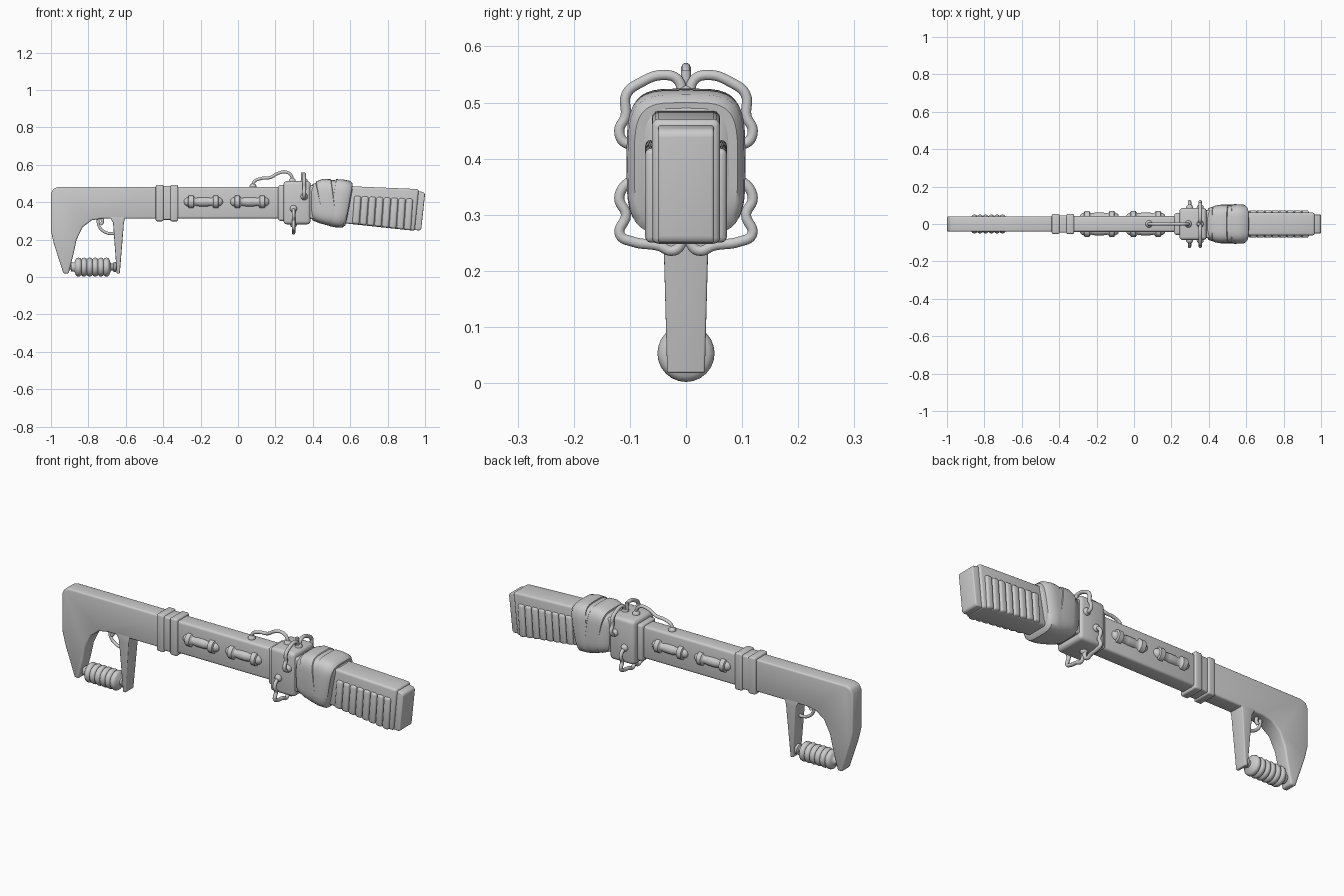
import bpy, bmesh, math
from mathutils import Vector


def finish(name, bm, bevel=0, segs=3, angle=35):
    bmesh.ops.recalc_face_normals(bm, faces=bm.faces)
    me = bpy.data.meshes.new(name)
    bm.to_mesh(me)
    bm.free()
    ob = bpy.data.objects.new(name, me)
    bpy.context.collection.objects.link(ob)
    bpy.ops.object.select_all(action='DESELECT')
    bpy.context.view_layer.objects.active = ob
    ob.select_set(True)
    if bevel:
        m = ob.modifiers.new("bevel", 'BEVEL')
        m.width, m.segments, m.limit_method = bevel, segs, 'ANGLE'
        m.angle_limit = math.radians(35)
        bpy.ops.object.modifier_apply(modifier=m.name)
    bpy.ops.object.shade_smooth_by_angle(angle=math.radians(angle))
    return ob


def skin(bm, rings):
    # Bridge equal rings of points and cap both ends
    vs = [[bm.verts.new(p) for p in r] for r in rings]
    n = len(vs[0])
    for a, b in zip(vs, vs[1:]):
        for i in range(n):
            bm.faces.new((a[i], a[(i + 1) % n], b[(i + 1) % n], b[i]))
    bm.faces.new(vs[0][::-1])
    bm.faces.new(vs[-1])


def prism(name, pts, half, bevel=0.008, taper=None):
    # Side profile (x, z) extruded across y; taper maps z to half width
    w = taper or (lambda z: half)
    bm = bmesh.new()
    skin(bm, [[(x, s * w(z), z) for x, z in pts] for s in (-1, 1)])
    return finish(name, bm, bevel)


def block(name, x0, x1, z0, z1, half, bevel=0.008):
    return prism(name, [(x0, z0), (x1, z0), (x1, z1), (x0, z1)], half, bevel)


def lathe(name, prof, y, z, n=24):
    # (x, radius) profile turned about an x-parallel axis
    bm = bmesh.new()
    skin(bm, [[(x, y + r * math.cos(2 * math.pi * i / n), z + r * math.sin(2 * math.pi * i / n))
               for i in range(n)] for x, r in prof])
    return finish(name, bm, angle=50)


def wrap(name, stations, n=40, e=0.5):
    # Soft rounded-rectangle loft; station = x_top, z_top, x_bottom, z_bottom, half_y
    rings = []
    for xt, zt, xb, zb, hy in stations:
        ring = []
        for i in range(n):
            c, s = math.cos(2 * math.pi * i / n), math.sin(2 * math.pi * i / n)
            u = math.copysign(abs(c) ** e, c)
            v = math.copysign(abs(s) ** e, s) / 2 + 0.5
            ring.append((xb + (xt - xb) * v, hy * u, zb + (zt - zb) * v))
        rings.append(ring)
    bm = bmesh.new()
    skin(bm, rings)
    return finish(name, bm, angle=45)


def tube(name, pts, r):
    cu = bpy.data.curves.new(name, 'CURVE')
    cu.dimensions = '3D'
    cu.bevel_depth, cu.bevel_resolution, cu.resolution_u = r, 3, 6
    cu.use_fill_caps = True
    sp = cu.splines.new('BEZIER')
    sp.bezier_points.add(len(pts) - 1)
    for b, p in zip(sp.bezier_points, pts):
        b.co = p
        b.handle_left_type = b.handle_right_type = 'AUTO'
    ob = bpy.data.objects.new(name, cu)
    bpy.context.collection.objects.link(ob)
    bpy.ops.object.select_all(action='DESELECT')
    bpy.context.view_layer.objects.active = ob
    ob.select_set(True)
    bpy.ops.object.convert(target='MESH')
    bpy.ops.object.shade_smooth_by_angle(angle=math.radians(50))


def grommet(loc, r=0.019):
    bm = bmesh.new()
    bmesh.ops.create_uvsphere(bm, u_segments=16, v_segments=10, radius=r)
    bmesh.ops.translate(bm, verts=bm.verts, vec=Vector(loc))
    finish("cable_grommet", bm, angle=60)


# Stock with hooked rear leg, and the front leg
leg_taper = lambda z: 0.033 + 0.008 * min(1, z / 0.3)
prism("stock", [(-1, 0.245), (-0.985, 0.18), (-0.933, 0.018), (-0.906, 0.018), (-0.88, 0.12),
                (-0.863, 0.20), (-0.83, 0.267), (-0.783, 0.303), (-0.73, 0.312), (-0.38, 0.312),
                (-0.38, 0.482), (-0.96, 0.482), (-0.987, 0.472), (-1, 0.445)], 0.041, 0.009, leg_taper)
prism("front_leg", [(-0.69, 0.33), (-0.668, 0.29), (-0.648, 0.018), (-0.632, 0.018),
                    (-0.61, 0.29), (-0.60, 0.33)], 0.041, 0.004, leg_taper)
tube("trigger", [(-0.75, 0, 0.315), (-0.742, 0, 0.27), (-0.715, 0, 0.242), (-0.68, 0, 0.232),
                 (-0.65, 0, 0.235)], 0.008)
tube("trigger_blade", [(-0.73, 0, 0.32), (-0.725, 0, 0.295), (-0.735, 0, 0.28)], 0.009)

# Barrel and its bands
block("barrel", -0.40, 0.26, 0.312, 0.482, 0.042, 0.012)
block("band_spacer", -0.41, -0.34, 0.306, 0.486, 0.046)
for x in (-0.44, -0.362):
    block("band", x, x + 0.042, 0.298, 0.492, 0.053, 0.008)

# Ribbed roller between the legs
prof = [(-0.915, 0.012), (-0.892, 0.012), (-0.892, 0.024), (-0.878, 0.024), (-0.872, 0.03)]
for i in range(6):
    x = -0.868 + i * 0.03
    prof += [(x, 0.041), (x + 0.005, 0.048), (x + 0.015, 0.051), (x + 0.025, 0.048), (x + 0.03, 0.041)]
prof = [p for i, p in enumerate(prof) if i == 0 or abs(p[0] - prof[i - 1][0]) + abs(p[1] - prof[i - 1][1]) > 1e-6]
prof += [(-0.684, 0.03), (-0.678, 0.018), (-0.668, 0.018), (-0.664, 0.027), (-0.652, 0.027), (-0.65, 0.012), (-0.637, 0.012)]
lathe("roller", prof, 0, 0.053)

# Spindle ornaments on both sides of the barrel
half = [(0.104, 0.006), (0.102, 0.013), (0.092, 0.022), (0.082, 0.025), (0.079, 0.034), (0.054, 0.034),
        (0.05, 0.026), (0.044, 0.021), (0.02, 0.025)]
for cx in (-0.185, 0.063):
    for s in (-1, 1):
        lathe("spindle", [(cx - x, r) for x, r in half] + [(cx + x, r) for x, r in half[::-1]], s * 0.036, 0.402)

# Junction box
block("junction_flange", 0.215, 0.26, 0.30, 0.492, 0.058, 0.012)
block("junction_box", 0.243, 0.388, 0.282, 0.513, 0.086, 0.018)
block("junction_neck", 0.37, 0.41, 0.31, 0.49, 0.075, 0.01)

# Cloth wrap: body plus overlapping slanted layers
wrap("wrap_body", [(0.388, 0.485, 0.392, 0.315, 0.072), (0.40, 0.497, 0.40, 0.302, 0.086),
                   (0.44, 0.513, 0.44, 0.286, 0.098), (0.50, 0.519, 0.49, 0.275, 0.101),
                   (0.57, 0.513, 0.54, 0.270, 0.101), (0.60, 0.505, 0.57, 0.277, 0.092),
                   (0.615, 0.485, 0.58, 0.295, 0.070)])
wrap("wrap_layer_front", [(0.412, 0.490, 0.455, 0.300, 0.085), (0.418, 0.511, 0.46, 0.281, 0.098),
                          (0.455, 0.525, 0.49, 0.273, 0.104), (0.495, 0.523, 0.53, 0.271, 0.104),
                          (0.51, 0.505, 0.54, 0.290, 0.090)])
wrap("wrap_layer_rear", [(0.52, 0.500, 0.485, 0.295, 0.090), (0.525, 0.523, 0.49, 0.272, 0.102),
                         (0.56, 0.522, 0.52, 0.266, 0.106), (0.60, 0.514, 0.56, 0.264, 0.104),
                         (0.613, 0.500, 0.575, 0.278, 0.092)])

# Handle, end cap and side ribs
prism("handle", [(0.56, 0.288), (0.945, 0.247), (0.967, 0.470), (0.56, 0.487)], 0.061, 0.012)
prism("handle_end_cap", [(0.93, 0.252), (0.972, 0.249), (0.980, 0.257), (1.0, 0.443), (0.993, 0.453), (0.95, 0.463)],
      0.05, 0.007)
for i in range(8):
    x = 0.617 + i * 0.0395
    t = i / 7
    zt, zb = 0.434 - 0.014 * t, 0.286 - 0.033 * t
    prism("handle_rib", [(x - 0.006, zb), (x + 0.031, zb - 0.004), (x + 0.042, zt - 0.002), (x + 0.005, zt)],
          0.073, 0.011)

# Top cable and paired side cables
tube("top_cable", [(0.08, 0, 0.478), (0.085, 0, 0.508), (0.12, 0, 0.526), (0.175, 0, 0.533), (0.215, 0, 0.555),
                   (0.262, 0, 0.560), (0.287, 0, 0.538), (0.29, 0, 0.505)], 0.0085)
upper = [(0.075, 0.43), (0.108, 0.428), (0.119, 0.45), (0.108, 0.475), (0.106, 0.515), (0.082, 0.535),
         (0.04, 0.549), (0.014, 0.54), (0.008, 0.50)]
lower = [(0.075, 0.365), (0.103, 0.357), (0.119, 0.33), (0.107, 0.30), (0.118, 0.265), (0.095, 0.252),
         (0.05, 0.245), (0.022, 0.236), (0.008, 0.25), (0.008, 0.29)]
for s in (-1, 1):
    for name, x, path in (("upper_cable", 0.354, upper), ("lower_cable", 0.297, lower)):
        tube(name, [(x, s * y, z) for y, z in path], 0.0095)
        grommet((x, s * 0.086, path[0][1]))
for loc in ((0.08, 0, 0.482), (0.29, 0, 0.512), (0.354, 0, 0.512), (0.297, 0, 0.283)):
    grommet(loc)
tube("top_stud", [(0.345, 0, 0.51), (0.345, 0, 0.535), (0.345, 0, 0.558)], 0.009)
